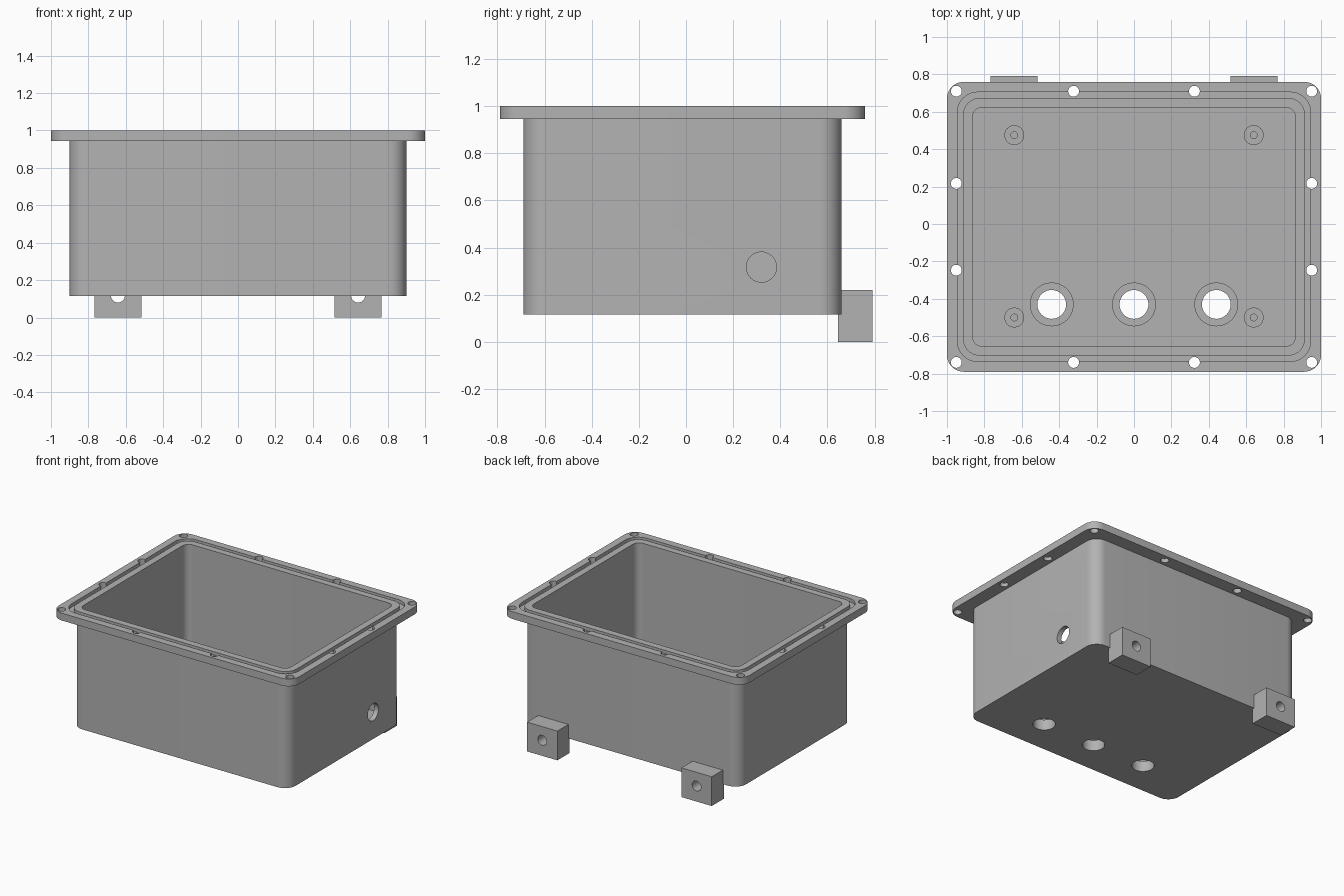
import bpy, bmesh, math
from mathutils import Matrix, Vector

if "Cube" in bpy.data.objects:
    bpy.data.objects.remove(bpy.data.objects["Cube"])

grey = bpy.data.materials.new("cast grey")
grey.use_nodes = True
grey.diffuse_color = (0.45, 0.45, 0.45, 1)
grey.node_tree.nodes["Principled BSDF"].inputs["Base Color"].default_value = grey.diffuse_color

CY = -0.015  # middle of the box in depth


def finish(name, bm):
    bmesh.ops.recalc_face_normals(bm, faces=bm.faces)
    mesh = bpy.data.meshes.new(name)
    bm.to_mesh(mesh)
    bm.free()
    mesh.materials.append(grey)
    ob = bpy.data.objects.new(name, mesh)
    bpy.context.scene.collection.objects.link(ob)
    return ob


def rounded_box(name, hx, hy, radius, z0, z1, steps=10):
    """Upright prism with rounded corners."""
    bm = bmesh.new()
    ring = []
    for i, (sx, sy) in enumerate([(1, 1), (-1, 1), (-1, -1), (1, -1)]):
        for k in range(steps + 1):
            a = math.pi / 2 * (i + k / steps)
            ring.append(bm.verts.new((sx * (hx - radius) + radius * math.cos(a),
                                      CY + sy * (hy - radius) + radius * math.sin(a), z0)))
    base = bm.faces.new(ring)
    top = bmesh.ops.extrude_face_region(bm, geom=[base])["geom"]
    for v in top:
        if isinstance(v, bmesh.types.BMVert):
            v.co.z = z1
    return finish(name, bm)


def cylinder(name, centre, radius, length, axis="Z"):
    turn = {"Z": Matrix(), "X": Matrix.Rotation(math.pi / 2, 4, "Y"),
            "Y": Matrix.Rotation(math.pi / 2, 4, "X")}[axis]
    bm = bmesh.new()
    bmesh.ops.create_cone(bm, cap_ends=True, segments=40, radius1=radius, radius2=radius,
                          depth=length, matrix=Matrix.Translation(Vector(centre)) @ turn)
    return finish(name, bm)


def combine(target, tool, operation="DIFFERENCE"):
    """Apply a boolean and drop the tool."""
    mod = target.modifiers.new("boolean", "BOOLEAN")
    mod.operation = operation
    mod.solver = "EXACT"
    mod.object = tool
    bpy.context.view_layer.objects.active = target
    bpy.ops.object.modifier_apply(modifier=mod.name)
    bpy.data.objects.remove(tool)


def smooth(ob):
    bpy.ops.object.select_all(action="DESELECT")
    ob.select_set(True)
    bpy.context.view_layer.objects.active = ob
    bpy.ops.object.shade_smooth_by_angle(angle=math.radians(30))


# Tub with its flange, hollowed out
box = rounded_box("enclosure_box", 0.9, 0.675, 0.09, 0.115, 0.97)
combine(box, rounded_box("flange", 1.0, 0.775, 0.09, 0.945, 1.0), "UNION")
combine(box, rounded_box("cavity", 0.863, 0.638, 0.05, 0.155, 1.1))

# Seal groove in the flange
groove = rounded_box("groove", 0.945, 0.72, 0.11, 0.975, 1.05)
combine(groove, rounded_box("groove_core", 0.914, 0.689, 0.09, 0.9, 1.1))
combine(box, groove)

# Cable holes in the floor, each with a raised collar inside
for x in (-0.44, 0, 0.44):
    combine(box, cylinder("collar", (x, -0.43, 0.165), 0.117, 0.06), "UNION")
    combine(box, cylinder("floor_hole", (x, -0.43, 0.15), 0.077, 0.3))

# Cable hole in the left wall
combine(box, cylinder("side_hole", (0.88, 0.32, 0.317), 0.064, 0.2, "X"))

# Screw holes around the flange
spots = [(x, CY + s * 0.725) for x in (-0.95, -0.323, 0.323, 0.95) for s in (-1, 1)]
spots += [(s * 0.95, CY + y) for s in (-1, 1) for y in (-0.232, 0.232)]
for x, y in spots:
    combine(box, cylinder("screw_hole", (x, y, 0.97), 0.029, 0.2))
smooth(box)

for side, s in (("left", 1), ("right", -1)):
    # Standoffs on the floor with blind holes
    for end, y in (("back", 0.475), ("front", -0.5)):
        post = cylinder(f"{end}_{side}_standoff", (s * 0.64, y, 0.18), 0.053, 0.07)
        combine(post, cylinder("pilot_hole", (s * 0.64, y, 0.22), 0.018, 0.09))
        smooth(post)

    # Mounting blocks on the lower back edge
    bm = bmesh.new()
    bmesh.ops.create_cube(bm, size=1, matrix=Matrix.Translation((s * 0.642, 0.718, 0.11))
                          @ Matrix.Diagonal((0.252, 0.146, 0.22, 1)))
    block = finish(f"{side}_mounting_block", bm)
    combine(block, cylinder("bolt_hole", (s * 0.642, 0.72, 0.117), 0.037, 0.4, "Y"))
    smooth(block)
